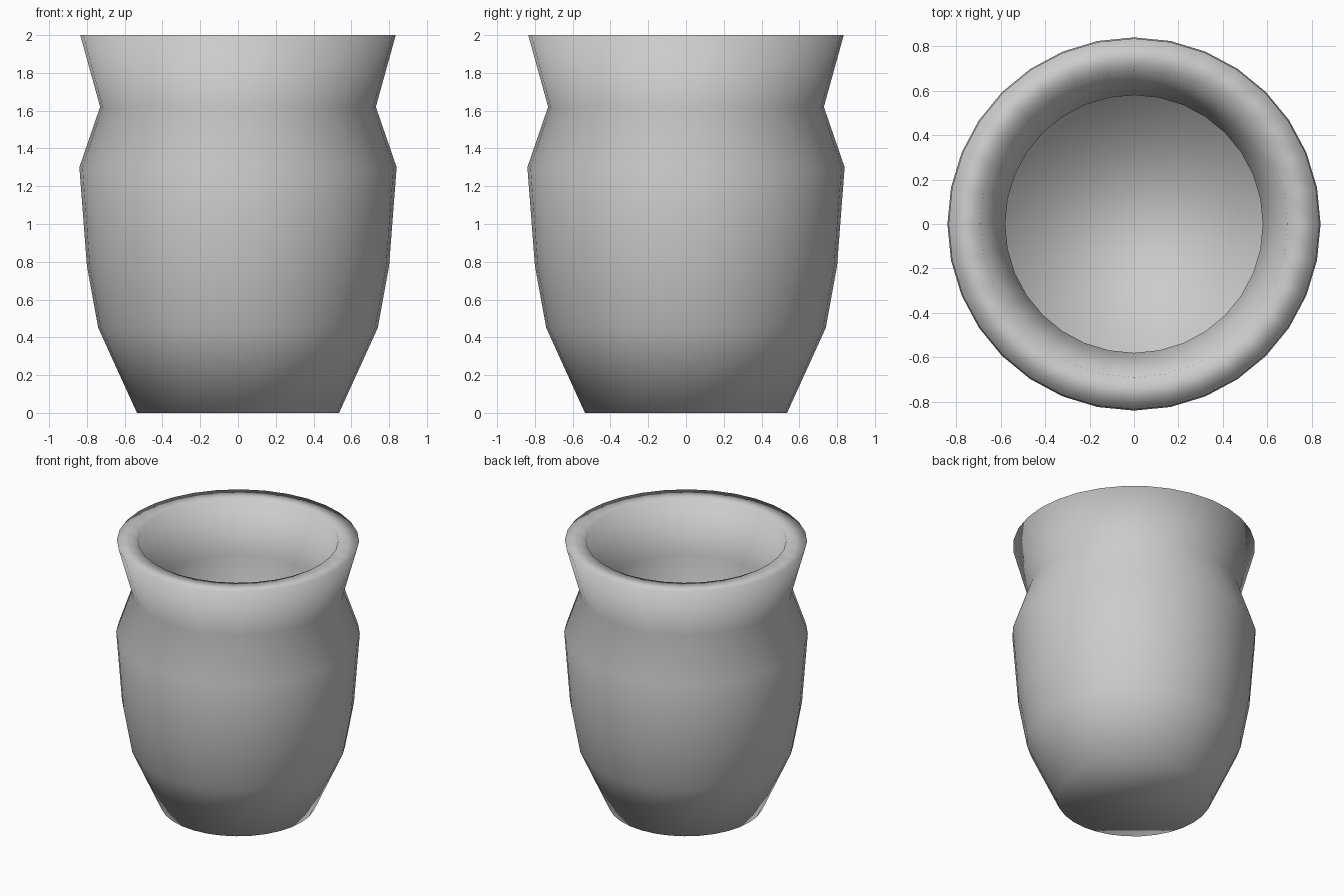
import bpy, bmesh, math

cube = bpy.data.objects.get("Cube")
if cube:
    bpy.data.objects.remove(cube, do_unlink=True)

SIDES = 32

# Plain grey clay
clay = bpy.data.materials.new("grey_clay")
clay.use_nodes = True
grey = (0.6, 0.6, 0.6, 1)
clay.diffuse_color = grey
clay.node_tree.nodes["Principled BSDF"].inputs["Base Color"].default_value = grey

# Jar wall as (radius, height): up the outside, over the rim, down the inside
profile = [
    (0.535, 0), (0.74, 0.45), (0.80, 0.78), (0.84, 1.30), (0.73, 1.62), (0.835, 2),
    (0.69, 2), (0.58, 1.62), (0.58, 0.2),
]

bm = bmesh.new()
rings = []
for radius, height in profile:
    ring = []
    for i in range(SIDES):
        angle = 2 * math.pi * i / SIDES
        ring.append(bm.verts.new((radius * math.cos(angle), radius * math.sin(angle), height)))
    rings.append(ring)

for low, high in zip(rings, rings[1:]):
    for i in range(SIDES):
        j = (i + 1) % SIDES
        bm.faces.new((low[i], low[j], high[j], high[i]))

# Underside and inner floor
bm.faces.new(rings[0][::-1])
bm.faces.new(rings[-1])

# The whole jar is softly shaded
for face in bm.faces:
    face.smooth = True

mesh = bpy.data.meshes.new("jar")
bm.to_mesh(mesh)
bm.free()
mesh.materials.append(clay)
jar = bpy.data.objects.new("jar", mesh)
bpy.context.collection.objects.link(jar)
